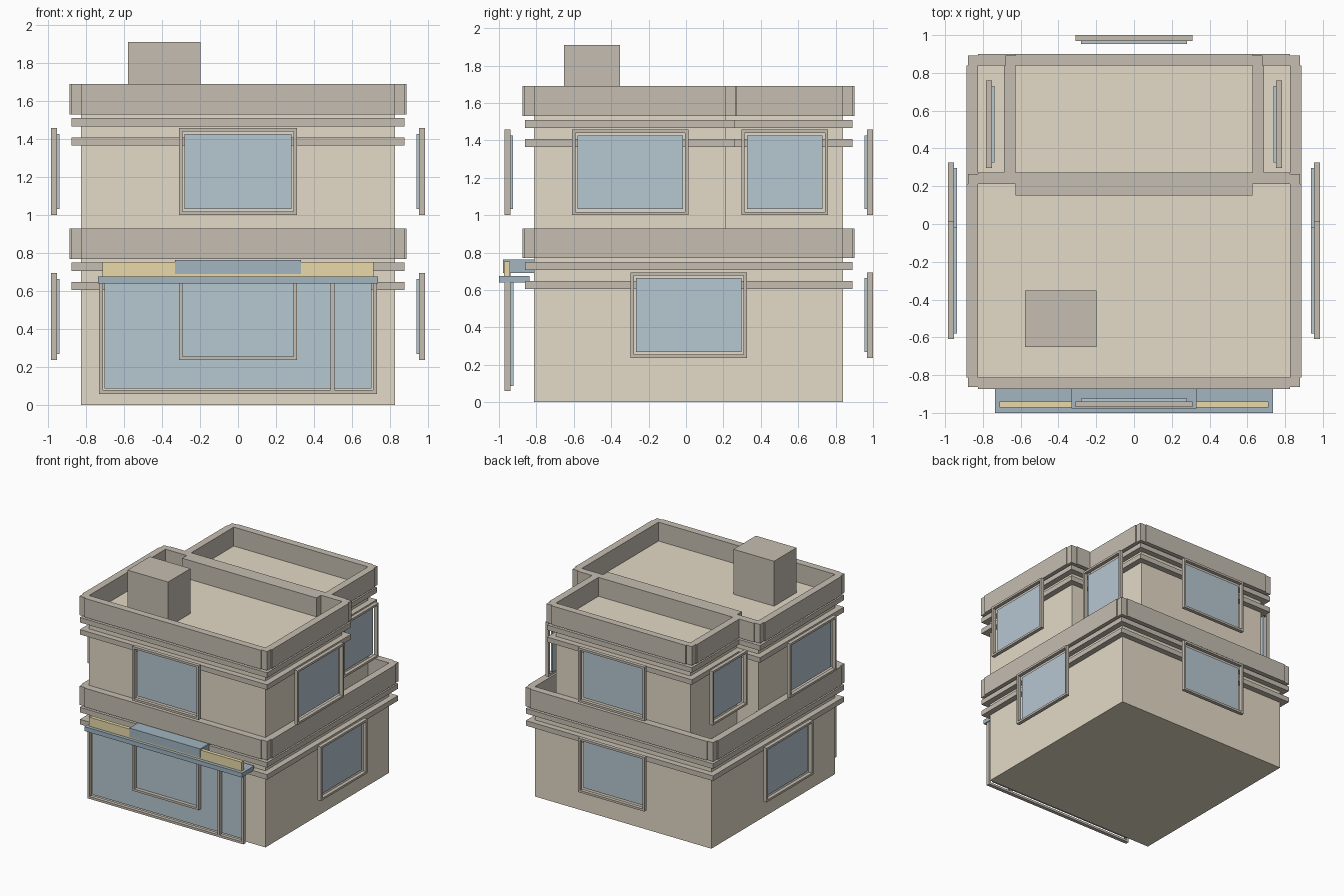
import bpy, bmesh
from math import pi

if "Cube" in bpy.data.objects:
    bpy.data.objects.remove(bpy.data.objects["Cube"])


def mat(name, r, g, b):
    m = bpy.data.materials.new(name)
    m.diffuse_color = (r, g, b, 1)
    m.use_nodes = True
    m.node_tree.nodes["Principled BSDF"].inputs["Base Color"].default_value = m.diffuse_color
    return m


WALL = mat("wall_tan", 0.77, 0.70, 0.57)
TRIM = mat("trim_brown", 0.56, 0.51, 0.44)
GLASS = mat("glass_blue", 0.47, 0.57, 0.64)
AWNING = mat("awning_blue", 0.36, 0.46, 0.53)
SIGN = mat("sign_yellow", 0.82, 0.70, 0.40)


def boxes(name, material, items, loc=(0, 0, 0), rot=0):
    """One object made of boxes given as (x0, x1, y0, y1, z0, z1)."""
    bm = bmesh.new()
    for x0, x1, y0, y1, z0, z1 in items:
        for v in bmesh.ops.create_cube(bm, size=1)["verts"]:
            v.co = ((x0 + x1) / 2 + v.co.x * (x1 - x0),
                    (y0 + y1) / 2 + v.co.y * (y1 - y0),
                    (z0 + z1) / 2 + v.co.z * (z1 - z0))
    me = bpy.data.meshes.new(name)
    bm.to_mesh(me)
    bm.free()
    me.materials.append(material)
    ob = bpy.data.objects.new(name, me)
    ob.location = loc
    ob.rotation_euler.z = rot
    bpy.context.collection.objects.link(ob)
    return ob


def ring(name, rect, z0, z1, t, corner, front_corners=True):
    """Four rails around the outside of a rectangle, with corner posts."""
    hx, y0, y1 = rect
    items = [(-hx, hx, y0 - t, y0, z0, z1), (-hx, hx, y1, y1 + t, z0, z1)]
    for s in (-1, 1):
        xa, xb = sorted((s * hx, s * (hx + t)))
        ca, cb = sorted((s * hx, s * (hx + corner)))
        items.append((xa, xb, y0, y1, z0, z1))
        items.append((ca, cb, y1, y1 + corner, z0, z1))
        if front_corners:
            items.append((ca, cb, y0 - corner, y0, z0, z1))
    boxes(name, TRIM, items)


def frame(x0, x1, z0, z1, b):
    """Boxes of a rectangular frame facing -y, 0.03 deep."""
    y0, y1 = -0.031, 0
    return [(x0, x0 + b, y0, y1, z0, z1), (x1 - b, x1, y0, y1, z0, z1),
            (x0 + b, x1 - b, y0, y1, z0, z0 + b),
            (x0 + b, x1 - b, y0, y1, z1 - b, z1)]


def window(name, x, y, z0, w, rot, h=0.458):
    """Frame with a slightly smaller pane set behind it."""
    boxes(name + "_frame", TRIM, frame(-w / 2, w / 2, z0, z0 + h, 0.018), (x, y, 0), rot)
    g = w / 2 - 0.03
    boxes(name + "_glass", GLASS, [(-g, g, 0, 0.015, z0 + 0.032, z0 + h - 0.032)], (x, y, 0), rot)


# Walls: full ground floor, upper floor with a narrower rear block
LOWER = (0.826, -0.812, 0.84)
FRONT = (0.826, -0.812, 0.212)
REAR = (0.628, 0.212, 0.84)
boxes("ground_floor", WALL, [(-0.826, 0.826, -0.812, 0.84, 0, 0.77)])
boxes("upper_front_block", WALL, [(-0.826, 0.826, -0.812, 0.212, 0.77, 1.53)])
boxes("upper_rear_block", WALL, [(-0.628, 0.628, 0.212, 0.84, 0.77, 1.53)])

# Parapets and the two thin bands beneath each one
for label, rect, base in (("ground", LOWER, 0.77), ("upper_front", FRONT, 1.53),
                          ("upper_rear", REAR, 1.53)):
    fc = label != "upper_rear"
    ring(label + "_parapet", rect, base, base + 0.16, 0.061, 0.052, fc)
    for i, dz in enumerate((-0.165, -0.063)):
        ring(f"{label}_band_{i}", rect, base + dz, base + dz + 0.043, 0.05, 0.05, fc)

# Chimney
boxes("chimney", TRIM, [(-0.578, -0.198, -0.652, -0.352, 1.53, 1.91)])

# Windows standing off the walls
for i, z in enumerate((0.237, 1.0)):
    window(f"front_window_{i}", 0, -0.939, z, 0.622, 0)
    window(f"back_window_{i}", 0, 0.969, z, 0.622, pi)
for side, s in (("left", -1), ("right", 1)):
    r = s * pi / 2
    window(side + "_lower_window", s * 0.953, 0.015, 0.237, 0.622, r)
    window(side + "_upper_window", s * 0.953, -0.298, 1.0, 0.622, r)
    window(side + "_rear_window", s * 0.753, 0.528, 1.0, 0.465, r)

# Shop front: frame with door post, and glass behind
boxes("shop_frame", TRIM, frame(-0.73, 0.73, 0.06, 0.66, 0.019)
      + [(0.486, 0.508, -0.031, 0, 0.079, 0.641)], (0, -0.939, 0))
boxes("shop_glass", GLASS, [(-0.703, 0.703, -0.9385, -0.922, 0.087, 0.65)])

# Awning, sign strip and central canopy box
boxes("awning", AWNING, [(-0.737, 0.737, -1.0, -0.837, 0.639, 0.676)])
boxes("sign_strip", SIGN, [(-0.713, 0.713, -0.972, -0.941, 0.676, 0.752)])
boxes("canopy_box", AWNING, [(-0.331, 0.331, -0.978, -0.812, 0.69, 0.764)])
